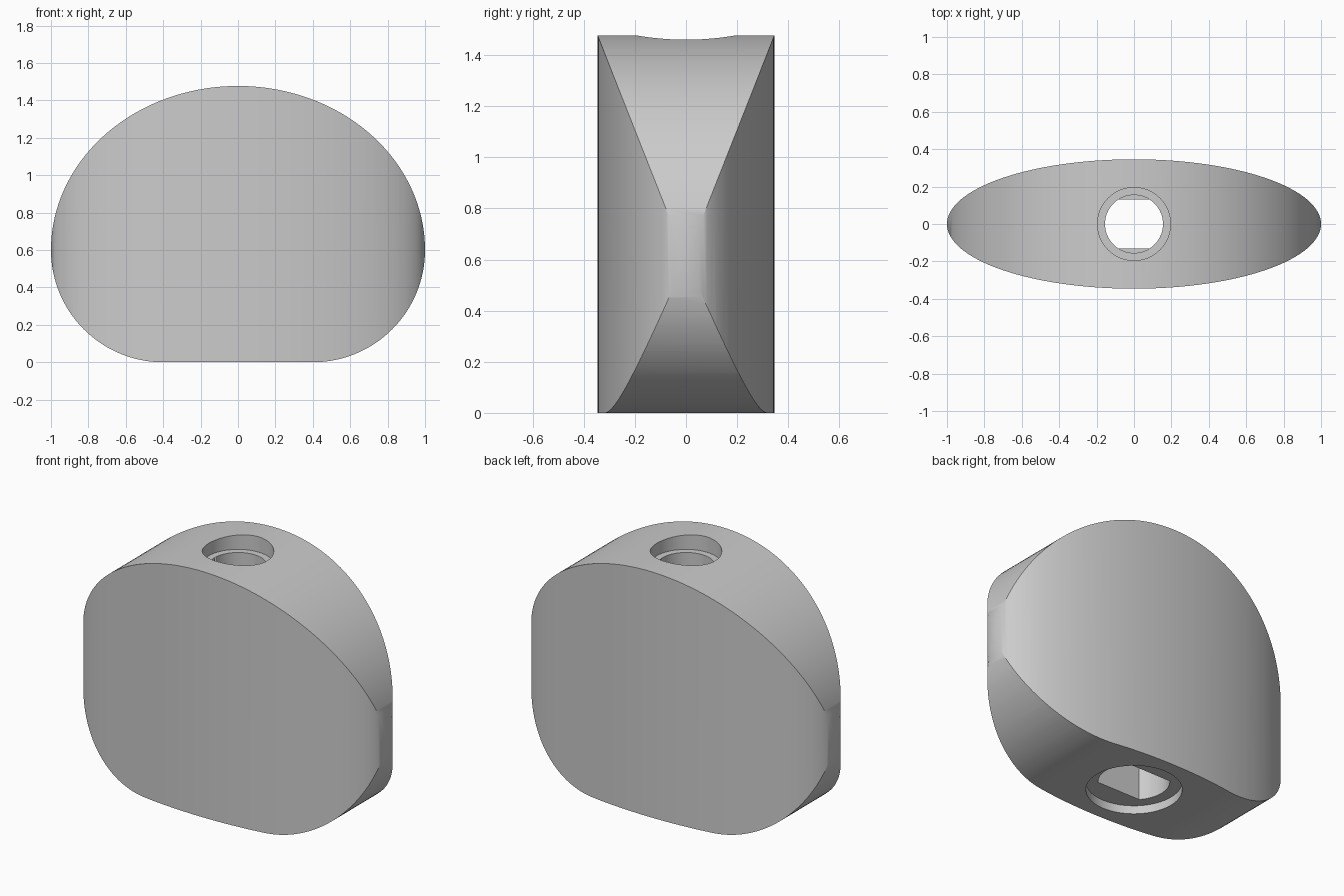
import bpy, bmesh, math

if "Cube" in bpy.data.objects:
    bpy.data.objects.remove(bpy.data.objects["Cube"])

grey = bpy.data.materials.new("plain_grey")
grey.diffuse_color = (0.6, 0.6, 0.6, 1)
grey.use_nodes = True
grey.node_tree.nodes["Principled BSDF"].inputs["Base Color"].default_value = grey.diffuse_color


def prism(name, points, direction):
    """Extrude a closed 3D outline along a vector."""
    bm = bmesh.new()
    face = bm.faces.new([bm.verts.new(p) for p in points])
    ext = bmesh.ops.extrude_face_region(bm, geom=[face])["geom"]
    bmesh.ops.translate(bm, vec=direction,
                        verts=[v for v in ext if isinstance(v, bmesh.types.BMVert)])
    bmesh.ops.recalc_face_normals(bm, faces=bm.faces)
    mesh = bpy.data.meshes.new(name)
    bm.to_mesh(mesh)
    bm.free()
    mesh.materials.append(grey)
    obj = bpy.data.objects.new(name, mesh)
    bpy.context.collection.objects.link(obj)
    return obj


def arc(cx, cy, rx, ry, a0, a1, n):
    """Points on an elliptical arc, both ends included."""
    return [(cx + rx * math.cos(math.radians(a0 + (a1 - a0) * i / n)),
             cy + ry * math.sin(math.radians(a0 + (a1 - a0) * i / n)))
            for i in range(n + 1)]


def combine(target, other, operation):
    """Apply a boolean and remove the helper."""
    mod = target.modifiers.new(operation, "BOOLEAN")
    mod.operation, mod.solver, mod.object = operation, "EXACT", other
    bpy.context.view_layer.objects.active = target
    bpy.ops.object.modifier_apply(modifier=mod.name)
    bpy.data.objects.remove(other)


def bore(target, radius, z0, z1, flat=None):
    """Cut a vertical hole, optionally with two parallel flats."""
    if flat:
        a = math.degrees(math.asin(flat / radius))
        pts = arc(0, 0, radius, radius, -a, a, 24)
        pts += arc(0, 0, radius, radius, 180 - a, 180 + a, 24)
    else:
        pts = arc(0, 0, radius, radius, 0, 360, 64)[:-1]
    cutter = prism("bore_cutter", [(x, y, z0) for x, y in pts], (0, 0, z1 - z0))
    cutter.hide_render = True
    combine(target, cutter, "DIFFERENCE")


# Lens-shaped body seen from above
plan = arc(0, 0, 1, 0.346, 0, 360, 128)[:-1]
knob = prism("knob_body", [(x, y, -0.1) for x, y in plan], (0, 0, 1.8))

# Trimmed by the front outline: wide dome with rounded lower corners
outline = arc(0, 0.6, 1, 0.877, 0, 180, 96)
outline += arc(-0.4, 0.6, 0.6, 0.6, 180, 270, 32)[1:]
outline += arc(0.4, 0.6, 0.6, 0.6, 270, 360, 32)[:-1]
trim = prism("outline_trim", [(x, -0.6, z) for x, z in outline], (0, 1.2, 0))
combine(knob, trim, "INTERSECT")

# Screw recess, narrow neck, flat-sided shaft socket, collar recess
bore(knob, 0.195, 1.385, 1.7)
bore(knob, 0.155, 1.0, 1.5)
bore(knob, 0.195, -0.1, 1.2, flat=0.13)
bore(knob, 0.262, -0.1, 0.05)

# Smooth curved walls, crisp edges
bpy.ops.object.select_all(action="DESELECT")
knob.select_set(True)
bpy.context.view_layer.objects.active = knob
bpy.ops.object.shade_smooth_by_angle(angle=math.radians(30))
